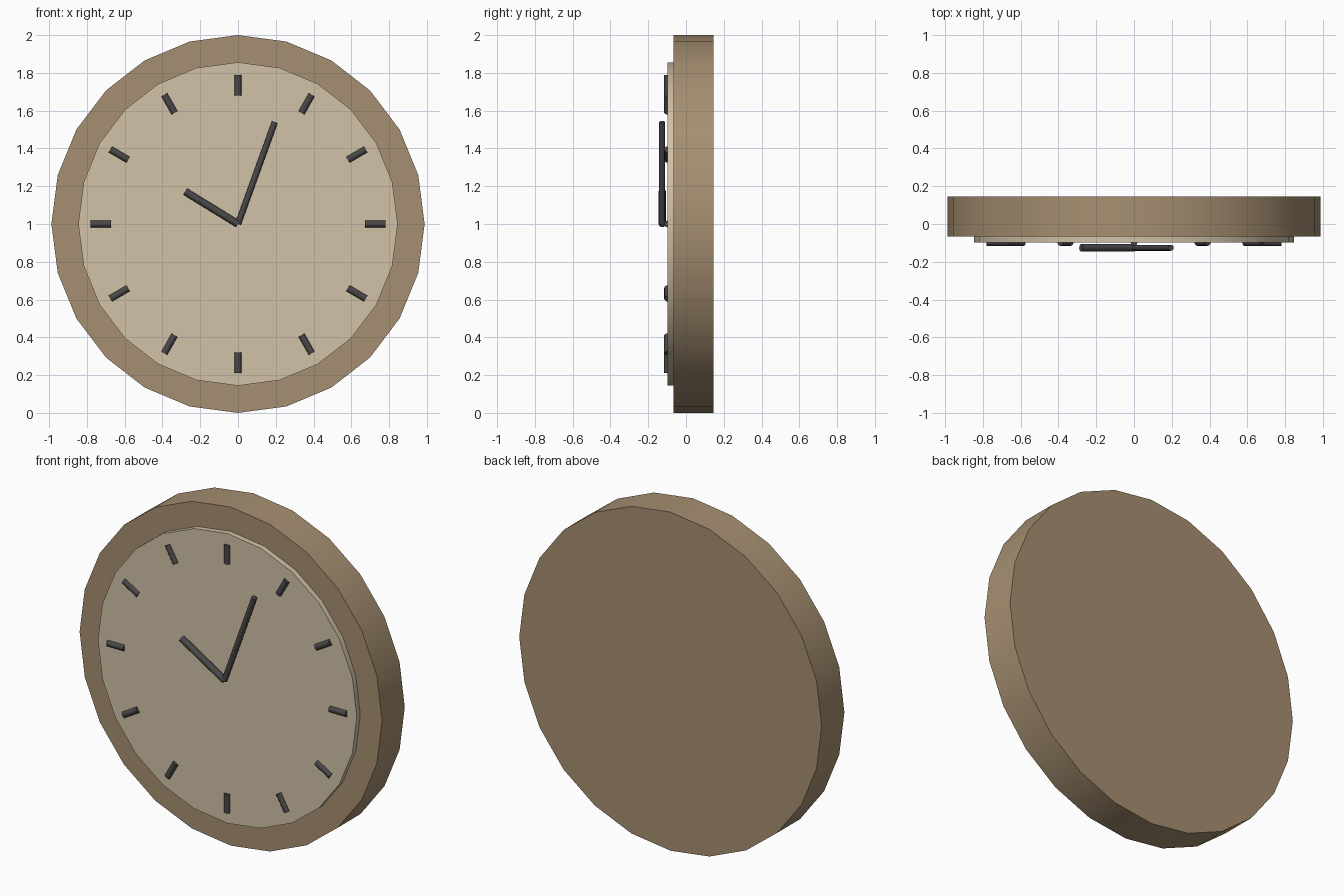
import bpy, math
from mathutils import Vector, Matrix

if "Cube" in bpy.data.objects:
    bpy.data.objects.remove(bpy.data.objects["Cube"])

SX = 0.988  # the clock is very slightly narrower than tall


def material(name, rgb):
    m = bpy.data.materials.new(name)
    m.diffuse_color = (*rgb, 1)
    m.use_nodes = True
    m.node_tree.nodes["Principled BSDF"].inputs["Base Color"].default_value = m.diffuse_color
    return m


tan = material("tan_wood", (0.38, 0.275, 0.165))
cream = material("cream_dial", (0.64, 0.54, 0.39))
dark = material("dark_grey", (0.068, 0.064, 0.064))


def rod(name, a, b, radius, sides, mat, squash=1.0):
    """Smooth-sided cylinder from a to b, with x squashed if asked."""
    a, b = Vector(a), Vector(b)
    d = b - a
    bpy.ops.mesh.primitive_cylinder_add(vertices=sides, radius=radius, depth=d.length)
    ob = bpy.context.object
    ob.name = name
    rot = Vector((0, 0, 1)).rotation_difference(d).to_matrix().to_4x4()
    ob.data.transform(Matrix.Diagonal((squash, 1, 1, 1)) @ Matrix.Translation((a + b) / 2) @ rot)
    ob.data.materials.append(mat)
    bpy.ops.object.shade_smooth_by_angle(angle=math.radians(40))
    return ob


# Case and raised dial
rod("clock_case", (0, 0.145, 1), (0, -0.067, 1), 1.0, 24, tan, SX)
rod("dial", (0, -0.03, 1), (0, -0.099, 1), 0.856, 24, cream, SX)

# Twelve hour marks, half sunk into the dial
for i in range(12):
    t = math.radians(30 * i)
    s, c = math.sin(t), math.cos(t)
    rod(f"hour_mark_{i + 1}", (0.68 * s, -0.097, 1 + 0.68 * c),
        (0.79 * s, -0.097, 1 + 0.79 * c), 0.0185, 12, dark, SX)

# Hands
rod("hour_hand", (0, -0.126, 1), (-0.28, -0.126, 1.172), 0.0195, 12, dark)
rod("minute_hand", (0, -0.126, 1), (0.195, -0.126, 1.54), 0.016, 12, dark)
